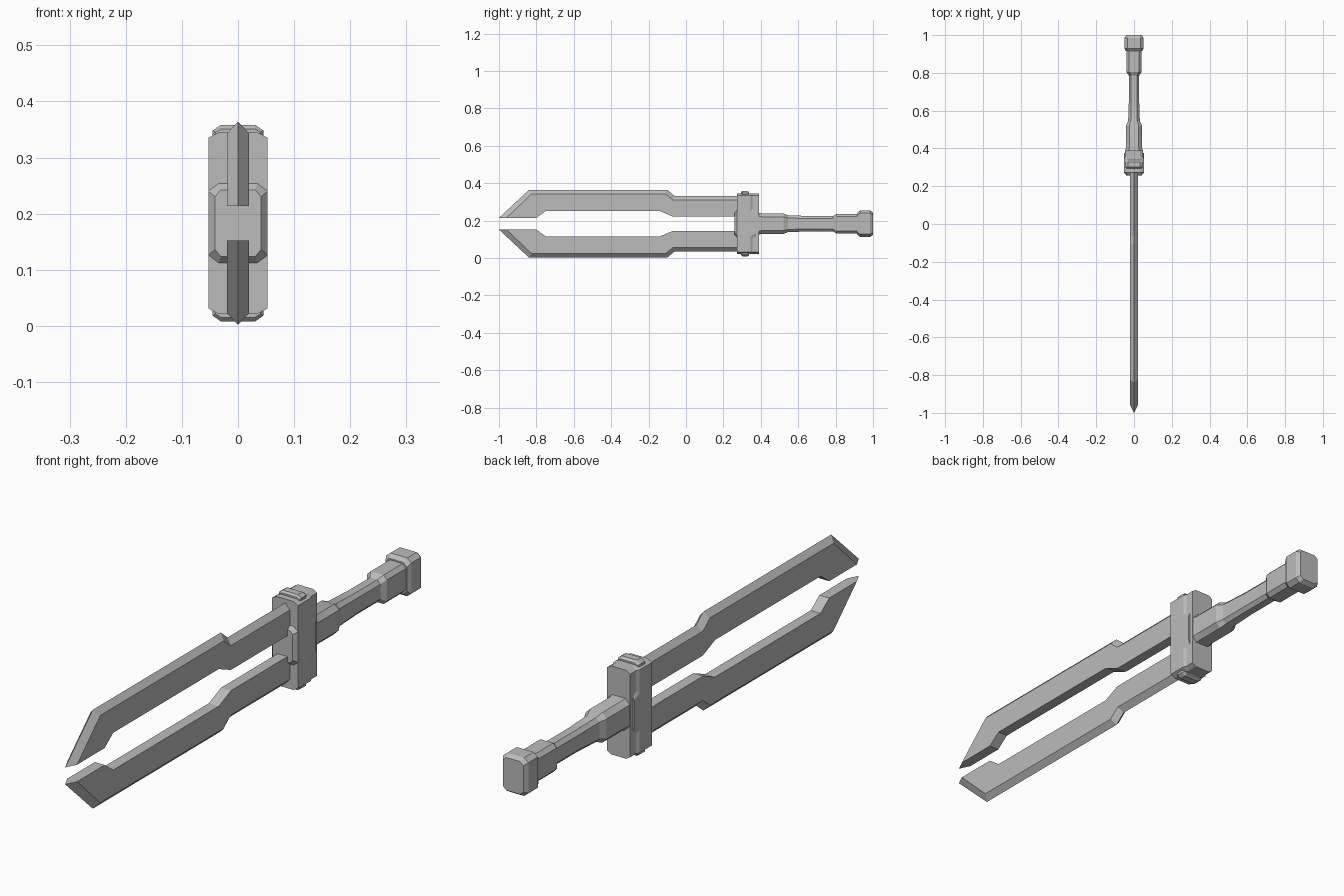
import bpy
import bmesh

cube = bpy.data.objects.get("Cube")
if cube:
    bpy.data.objects.remove(cube, do_unlink=True)

MID = 0.183  # height of the long axis

metal = bpy.data.materials.new("grey metal")
metal.use_nodes = True
GREY = (0.5, 0.5, 0.5, 1)
metal.diffuse_color = GREY
metal.node_tree.nodes["Principled BSDF"].inputs["Base Color"].default_value = GREY


def finish(name, bm):
    bmesh.ops.recalc_face_normals(bm, faces=bm.faces)
    mesh = bpy.data.meshes.new(name)
    bm.to_mesh(mesh)
    bm.free()
    mesh.materials.append(metal)
    obj = bpy.data.objects.new(name, mesh)
    bpy.context.collection.objects.link(obj)
    return obj


def loft(name, rings):
    """Skin chamfered rectangles; each ring is (y, half width, half height, chamfer x, chamfer z)."""
    bm = bmesh.new()
    loops = []
    for y, w, h, cx, cz in rings:
        quarter = [(w, h - cz), (w - cx, h)]
        pts = quarter + [(-x, z) for x, z in reversed(quarter)]
        pts += [(-x, -z) for x, z in pts]
        loops.append([bm.verts.new((x, y, MID + z)) for x, z in pts])
    for a, b in zip(loops, loops[1:]):
        for i in range(8):
            j = (i + 1) % 8
            bm.faces.new((a[i], a[j], b[j], b[i]))
    bm.faces.new(loops[0])
    bm.faces.new(loops[-1])
    return finish(name, bm)


# Blade outlines as (y, height above the axis)
ridge = [(0.31, 0.148), (-0.06, 0.148), (-0.10, 0.181), (-0.84, 0.181), (-1.0, 0.031)]
shoulder = [(0.31, 0.127), (-0.07, 0.127), (-0.11, 0.16), (-0.825, 0.16), (-0.96, 0.031)]
inner = [(-0.80, 0.031), (-0.75, 0.068), (-0.14, 0.068), (-0.07, 0.038), (0.31, 0.038)]


def blade(name, side):
    bm = bmesh.new()

    def row(points, x):
        return [bm.verts.new((x, y, MID + side * z)) for y, z in points]

    edge = row(ridge, 0)
    flats = []
    for x in (-0.02, 0.02):
        out, ins = row(shoulder, x), row(inner, x)
        bm.faces.new(out + ins)
        for i in range(len(edge) - 1):
            bm.faces.new((edge[i], edge[i + 1], out[i + 1], out[i]))
        flats.append((out, ins))
    (lo, li), (ro, ri) = flats
    # Flat inner side, tip underside and hidden root
    left, right = [lo[-1]] + li, [ro[-1]] + ri
    for i in range(len(left) - 1):
        bm.faces.new((left[i], left[i + 1], right[i + 1], right[i]))
    bm.faces.new((edge[-1], lo[-1], ro[-1]))
    bm.faces.new((edge[0], lo[0], li[-1], ri[-1], ro[0]))
    return finish(name, bm)


blade("upper_blade", 1)
blade("lower_blade", -1)

# Guard block, its raised band, side shoulders and front boss
loft("guard", [(0.272, 0.053, 0.162, 0.019, 0.010), (0.345, 0.053, 0.162, 0.019, 0.010),
               (0.355, 0.047, 0.162, 0.016, 0.010), (0.39, 0.047, 0.162, 0.016, 0.010)])
loft("guard_band", [(0.295, 0.040, 0.168, 0.010, 0.006), (0.302, 0.045, 0.175, 0.014, 0.010),
                    (0.328, 0.045, 0.175, 0.014, 0.010), (0.338, 0.040, 0.168, 0.010, 0.006)])
loft("guard_side_shoulders", [(0.34, 0.053, 0.09, 0.008, 0.02), (0.375, 0.053, 0.07, 0.008, 0.02)])
loft("guard_boss", [(0.258, 0.041, 0.059, 0.010, 0.012), (0.272, 0.053, 0.071, 0.019, 0.014),
                    (0.30, 0.053, 0.071, 0.019, 0.014)])

# Handle from the guard to the pommel
handle = loft("handle", [(0.38, 0.046, 0.060, 0.018, 0.018), (0.405, 0.043, 0.055, 0.018, 0.018),
                         (0.52, 0.043, 0.055, 0.018, 0.018), (0.545, 0.031, 0.045, 0.014, 0.014),
                         (0.66, 0.027, 0.041, 0.012, 0.014), (0.785, 0.027, 0.041, 0.012, 0.014),
                         (0.805, 0.040, 0.053, 0.014, 0.014), (0.93, 0.040, 0.053, 0.014, 0.014)])
loft("pommel", [(0.915, 0.043, 0.058, 0.014, 0.014), (0.93, 0.051, 0.070, 0.017, 0.014),
                (0.985, 0.051, 0.070, 0.017, 0.014), (1.0, 0.041, 0.060, 0.013, 0.012)])

# Soften only the shallow bends of the grip
bpy.ops.object.select_all(action="DESELECT")
handle.select_set(True)
bpy.context.view_layer.objects.active = handle
bpy.ops.object.shade_smooth_by_angle(angle=0.4)
